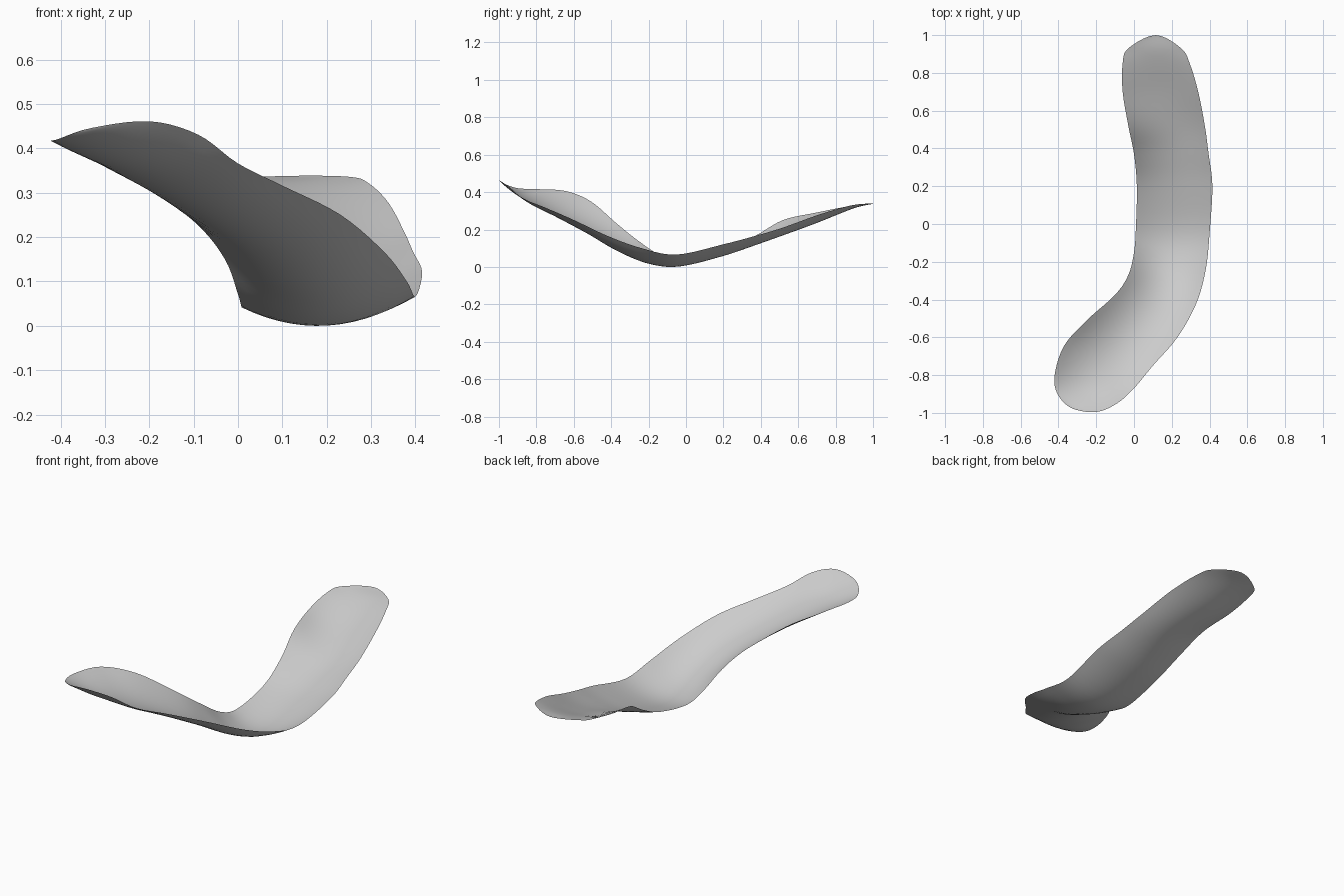
import bpy
import bmesh
from mathutils import Vector

cube = bpy.data.objects.get("Cube")
if cube:
    bpy.data.objects.remove(cube, do_unlink=True)

STEPS = 5      # rows between two stations
COLUMNS = 14   # faces across the strip

# Stations along the strip: right edge, left edge, sag of the middle
STATIONS = [
    ((-.405, -.90, .42), (-.20, -.995, .46), .02),
    ((-.42, -.80, .415), (-.09, -.95, .43), .05),
    ((-.37, -.645, .405), (0, -.87, .365), .065),
    ((-.25, -.51, .35), (.10, -.75, .315), .08),
    ((-.10, -.375, .235), (.23, -.60, .25), .078),
    ((-.03, -.27, .15), (.33, -.42, .165), .082),
    ((0, -.15, .07), (.38, -.24, .10), .07),
    ((.01, -.02, .04), (.40, -.05, .065), .05),
    ((.015, .20, .085), (.415, .20, .12), .043),
    ((0, .37, .165), (.395, .37, .165), .05),
    ((-.03, .52, .25), (.375, .52, .21), .06),
    ((-.06, .70, .29), (.34, .70, .275), .048),
    ((-.06, .85, .32), (.295, .85, .32), .025),
    ((-.03, .93, .33), (.25, .93, .335), .01),
]
FRONT_TIP = Vector((-.33, -.975, .445))
BACK_TIP = Vector((.115, 1, .337))


def spline(points):
    """Smooth curve through all points except the first and last guides."""
    result = []
    for a, b, c, d in zip(points, points[1:], points[2:], points[3:]):
        for step in range(STEPS):
            t = step / STEPS
            result.append(b + (c - a) * (t / 2)
                          + (a * 2 - b * 5 + c * 4 - d) * (t * t / 2)
                          + (b * 3 - a - c * 3 + d) * (t ** 3 / 2))
    result.append(points[-2])
    return result


def make_material(name, value):
    material = bpy.data.materials.new(name)
    material.use_nodes = True
    colour = (value, value, value, 1)
    material.diffuse_color = colour
    material.node_tree.nodes["Principled BSDF"].inputs["Base Color"].default_value = colour
    return material


# Both edges wrap round the tips, so each one is guided by the other
right = [Vector(s[0]) for s in STATIONS]
left = [Vector(s[1]) for s in STATIONS]
right_edge = spline([left[0], FRONT_TIP, *right, BACK_TIP, left[-1]])
left_edge = spline([right[0], FRONT_TIP, *left, BACK_TIP, right[-1]])
sags = spline([Vector((0, 0, s)) for s in
               [0, 0, *(station[2] for station in STATIONS), 0, 0]])

# Loft dished cross-sections between the edges
bm = bmesh.new()
rows = []
for start, end, sag in zip(right_edge, left_edge, sags):
    row = []
    for i in range(COLUMNS + 1):
        t = i / COLUMNS
        row.append(bm.verts.new(start.lerp(end, t) - sag * (4 * t * (1 - t))))
    rows.append(row)
for near, far in zip(rows, rows[1:]):
    for i in range(COLUMNS):
        bm.faces.new((near[i], near[i + 1], far[i + 1], far[i]))

# Close the tips and rest the strip on the ground
bmesh.ops.remove_doubles(bm, verts=bm.verts[:], dist=0.0005)
lowest = min(v.co.z for v in bm.verts)
bmesh.ops.translate(bm, verts=bm.verts[:], vec=(0, 0, -lowest))

mesh = bpy.data.meshes.new("curved_strip")
bm.to_mesh(mesh)
bm.free()
mesh.materials.append(make_material("light grey", 0.6))
mesh.shade_smooth()
strip = bpy.data.objects.new("curved_strip", mesh)
bpy.context.collection.objects.link(strip)
